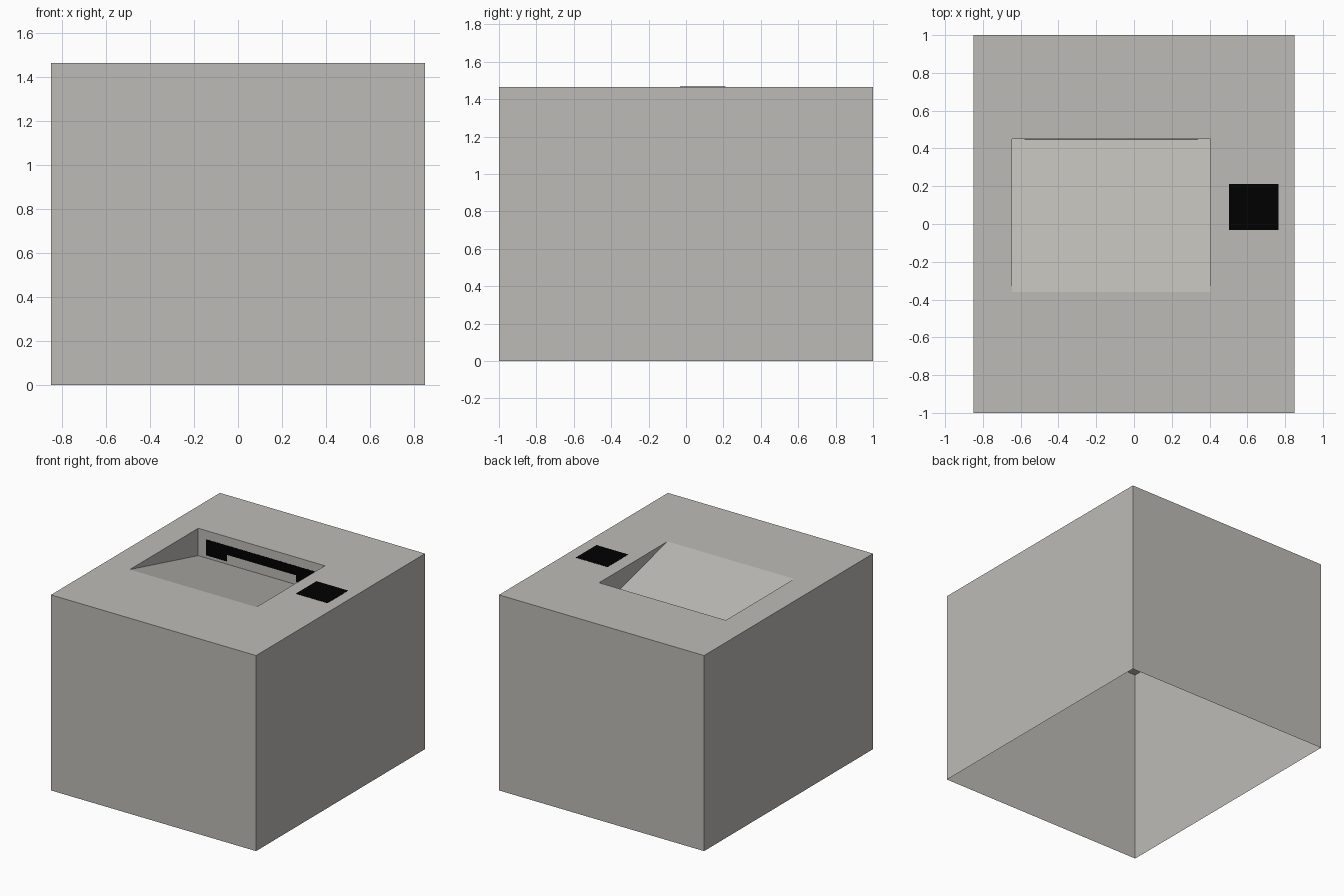
import bpy, bmesh

if "Cube" in bpy.data.objects:
    bpy.data.objects.remove(bpy.data.objects["Cube"])

H = 1.465            # cabinet height
BACK = 0.45          # rear wall of the recess
DEPTH = 0.205        # recess depth at the rear wall


def material(name, rgb):
    m = bpy.data.materials.new(name)
    m.diffuse_color = (*rgb, 1)
    m.use_nodes = True
    m.node_tree.nodes["Principled BSDF"].inputs["Base Color"].default_value = m.diffuse_color
    return m


stone = material("warm_grey", (0.515, 0.50, 0.47))
black = material("black", (0.0, 0.0, 0.0))


def prism(name, profile, vec, mat):
    """Extrude a closed 3D outline along vec."""
    bm = bmesh.new()
    face = bm.faces.new([bm.verts.new(p) for p in profile])
    ext = bmesh.ops.extrude_face_region(bm, geom=[face])
    moved = [g for g in ext["geom"] if isinstance(g, bmesh.types.BMVert)]
    bmesh.ops.translate(bm, verts=moved, vec=vec)
    bmesh.ops.recalc_face_normals(bm, faces=bm.faces[:])
    mesh = bpy.data.meshes.new(name)
    bm.to_mesh(mesh)
    bm.free()
    mesh.materials.append(mat)
    ob = bpy.data.objects.new(name, mesh)
    bpy.context.collection.objects.link(ob)
    return ob


def rect(x0, x1, y0, y1, z):
    return [(x0, y0, z), (x1, y0, z), (x1, y1, z), (x0, y1, z)]


# Main cabinet block
cabinet = prism("cabinet", rect(-0.85, 0.85, -1, 1, 0), (0, 0, H), stone)

# Wedge recess: floor slopes from the top surface down to the rear wall
slope = DEPTH / (BACK + 0.36)
z_over = H + 0.2 * slope
wedge = [(-0.645, -0.56, z_over), (-0.645, BACK, z_over), (-0.645, BACK, H - DEPTH)]
cutter = prism("recess_cutter", wedge, (1.05, 0, 0), stone)
cut = cabinet.modifiers.new("recess", "BOOLEAN")
cut.operation = "DIFFERENCE"
cut.solver = "EXACT"
cut.object = cutter

# Bake the cut, then open the underside so the cabinet is a hollow shell
depsgraph = bpy.context.evaluated_depsgraph_get()
bm = bmesh.new()
bm.from_object(cabinet, depsgraph)
underside = [f for f in bm.faces if f.calc_center_median().z < 0.01]
bmesh.ops.delete(bm, geom=underside, context="FACES")
cabinet.modifiers.clear()
bm.to_mesh(cabinet.data)
bm.free()
bpy.data.objects.remove(cutter)

# Black slot panel on the rear wall, with a deeper block at each end
mid = -0.12
half = [(0.46, H - 0.065), (0.46, H - 0.185), (0.285, H - 0.185), (0.285, H - 0.135)]
outline = [(mid + x, z) for x, z in half] + [(mid - x, z) for x, z in reversed(half)]
prism("slot_panel", [(x, BACK - 0.0015, z) for x, z in outline], (0, 0.001, 0), black)

# Black square pad on the top surface
prism("top_pad", rect(0.502, 0.765, -0.033, 0.212, H + 0.0005), (0, 0, 0.001), black)
